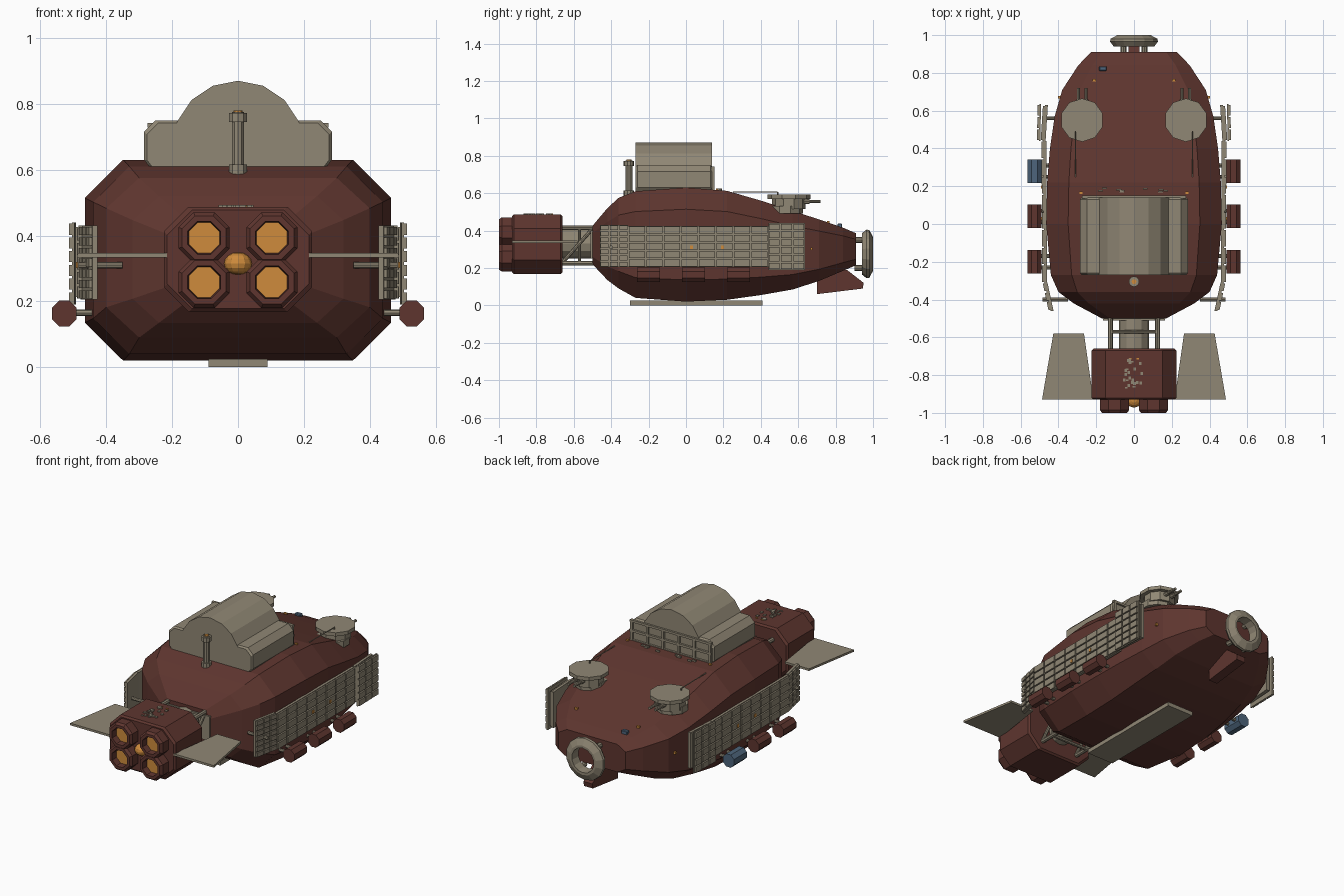
import bpy, bmesh, math, random
from mathutils import Vector, Matrix

if "Cube" in bpy.data.objects:
    bpy.data.objects.remove(bpy.data.objects["Cube"])

random.seed(4)


def material(name, rgb):
    m = bpy.data.materials.new(name)
    m.diffuse_color = (*rgb, 1)
    m.use_nodes = True
    m.node_tree.nodes["Principled BSDF"].inputs["Base Color"].default_value = m.diffuse_color
    return m


RED = material("rust red", (0.112, 0.036, 0.028))
GREY = material("warm grey", (0.28, 0.243, 0.176))
ORANGE = material("glow orange", (0.62, 0.26, 0.045))
BLUE = material("faded blue", (0.075, 0.13, 0.20))


def finish(name, bm, mat):
    bmesh.ops.recalc_face_normals(bm, faces=bm.faces)
    me = bpy.data.meshes.new(name)
    bm.to_mesh(me)
    bm.free()
    me.materials.append(mat)
    ob = bpy.data.objects.new(name, me)
    bpy.context.collection.objects.link(ob)
    return ob


def add_box(bm, lo, hi):
    c = [(a + b) / 2 for a, b in zip(lo, hi)]
    s = [abs(b - a) for a, b in zip(lo, hi)]
    bmesh.ops.create_cube(bm, size=1, matrix=Matrix.Translation(c) @ Matrix.Diagonal((*s, 1)))


def box(name, lo, hi, mat, bevel=0):
    bm = bmesh.new()
    add_box(bm, lo, hi)
    if bevel:
        bmesh.ops.bevel(bm, geom=bm.edges[:], offset=bevel, segments=1, affect='EDGES')
    return finish(name, bm, mat)


def loft(name, rings, mat, closed=False):
    """Skin matching rings of points; cap both ends unless closed into a loop."""
    bm = bmesh.new()
    vs = [[bm.verts.new(p) for p in r] for r in rings]
    n = len(rings[0])
    pairs = list(zip(vs, vs[1:])) + ([(vs[-1], vs[0])] if closed else [])
    for a, b in pairs:
        for i in range(n):
            j = (i + 1) % n
            bm.faces.new((a[i], a[j], b[j], b[i]))
    if not closed:
        bm.faces.new(vs[0])
        bm.faces.new(vs[-1])
    return finish(name, bm, mat)


def rod(name, a, b, r, mat, sides=8):
    a, b = Vector(a), Vector(b)
    bm = bmesh.new()
    rot = (b - a).to_track_quat('Z', 'Y').to_matrix().to_4x4()
    bmesh.ops.create_cone(bm, cap_ends=True, segments=sides, radius1=r, radius2=r,
                          depth=(b - a).length, matrix=Matrix.Translation((a + b) / 2) @ rot)
    return finish(name, bm, mat)


def revolve_y(name, cx, cz, profile, sides, mat, closed=False):
    """Spin (y, radius) points about an axis along y."""
    rings = [[(cx + r * math.cos((i + .5) * math.tau / sides), y,
               cz + r * math.sin((i + .5) * math.tau / sides)) for i in range(sides)]
             for y, r in profile]
    return loft(name, rings, mat, closed)


def octagon(y, w, zb, zt, cx, cz):
    return [(x, y, z) for x, z in
            [(w, zb + cz), (w, zt - cz), (w - cx, zt), (cx - w, zt),
             (-w, zt - cz), (-w, zb + cz), (cx - w, zb), (w - cx, zb)]]


# Hull: chamfered octagonal sections (y, half width, bottom, top)
sections = [(-.50, .17, .22, .425), (-.42, .32, .135, .52), (-.36, .40, .09, .575),
            (-.27, .44, .04, .61), (0, .465, .02, .63), (.22, .46, .03, .612),
            (.40, .445, .055, .56), (.57, .42, .085, .505), (.71, .38, .13, .46),
            (.84, .295, .185, .415), (.91, .228, .215, .385)]
loft("hull", [octagon(y, w, b, t, w * .25, (t - b) * .19) for y, w, b, t in sections], RED)
box("belly_plate", (-.09, -.30, 0), (.09, .41, .025), GREY)

# Chin fin
fin = [(.70, .06), (.70, .16), (.86, .19), (.95, .12), (.945, .09)]
loft("chin_fin", [[(x, y, z) for y, z in fin] for x in (-.03, .03)], RED)

# Nose docking ring and its brackets
revolve_y("docking_ring", 0, .275, [(.94, .072), (.94, .11), (.965, .13), (.98, .128),
                                    (1.0, .09), (1.0, .075)], 14, GREY, True)
for x in (-.055, .055):
    for z in (.20, .35):
        rod("ring_bracket", (x, .90, z), (x, .955, z), .016, GREY)

# Engine block with four nozzles and a central lamp
loft("engine_block", [octagon(y, .225 - d, .168 + d, .487 - d, .075, .075)
                      for y, d in ((-.93, .01), (-.92, 0), (-.67, 0), (-.66, .01))], RED)
for x in (-.103, .103):
    for z in (.258, .393):
        revolve_y("nozzle", x, z, [(-.92, .06), (-.92, .084), (-.985, .084), (-1.0, .072),
                                   (-1.0, .054), (-.96, .05)], 8, RED, True)
        revolve_y("nozzle_glow", x, z, [(-.955, .052), (-.962, .052)], 8, ORANGE)
bm = bmesh.new()
bmesh.ops.create_uvsphere(bm, u_segments=12, v_segments=8, radius=1, matrix=
                          Matrix.Translation((0, -.93, .315)) @ Matrix.Diagonal((.042, .042, .034, 1)))
finish("engine_lamp", bm, ORANGE)

# Small fittings on the engine roof
bm = bmesh.new()
for i in range(22):
    x, y = random.uniform(-.06, .05), random.uniform(-.88, -.72)
    add_box(bm, (x, y, .48), (x + .014, y + random.choice((.007, .016)), .492))
finish("engine_fittings", bm, GREY)
for x in (-.02, .02):
    box("engine_marker", (x - .007, -.718, .48), (x + .007, -.71, .491), ORANGE)

# Neck tube and truss between hull and engine
rod("neck_tube", (0, -.67, .33), (0, -.49, .33), .08, GREY, 12)
box("neck_plate", (-.165, -.51, .25), (.165, -.497, .40), GREY)
for s in (-1, 1):
    x = s * .125
    for z in (.225, .415):
        rod("truss_rail", (x, -.67, z), (x, -.48, z), .013, GREY)
    rod("truss_diagonal", (x, -.66, .23), (x, -.50, .41), .01, GREY)
    rod("truss_upright", (x, -.57, .225), (x, -.57, .415), .008, GREY)
for z in (.225, .415):
    rod("truss_crossbar", (-.125, -.57, z), (.125, -.57, z), .01, GREY)

# Roof hold: faceted barrel and two side tanks
R = .2
arch = [(.19, .60)] + [(R * math.cos(a), .67 + R * math.sin(a))
                       for a in (math.radians(90 / 4 * i) for i in range(9))] + [(-.19, .60)]
loft("roof_barrel", [[(x, y, z) for x, z in arch] for y in (-.27, .14)], GREY)
tank = [(.15, .59), (.255, .59), (.285, .63), (.285, .715), (.25, .75), (.15, .75)]
for s in (-1, 1):
    loft("roof_tank", [[(s * (x - d * (x > .2)), y, z - d * (z > .7)) for x, z in tank]
                       for y, d in ((-.27, .008), (-.26, 0), (.13, 0), (.14, .008))], GREY)
# Framed end wall of the hold
for z in (.615, .675, .735):
    box("hold_frame_rail", (-.275, .135, z - .007), (.275, .152, z + .007), GREY)
for i in range(6):
    x = -.265 + i * .106
    box("hold_frame_post", (x - .007, .135, .605), (x + .007, .152, .742), GREY)
bm = bmesh.new()
for i in range(10):
    x, y = random.uniform(-.2, .18), random.uniform(.165, .185)
    add_box(bm, (x, y, .60), (x + .025, y + .008, .624))
finish("deck_fittings", bm, GREY)

# Rear periscope post
rod("periscope", (0, -.305, .585), (0, -.305, .775), .019, GREY, 10)
for z0, z1 in ((.585, .615), (.745, .772)):
    rod("periscope_collar", (0, -.305, z0), (0, -.305, z1), .028, GREY, 10)
rod("periscope_lamp", (0, -.305, .774), (0, -.305, .779), .013, ORANGE)


def armour(name, s, lo, hi, x0, x1, cols, rows, thick=.014):
    """Tiled plate on side s; its outer face runs from x0 at the rear to x1 at the front."""
    bm = bmesh.new()
    (ya, za), (yb, zb) = lo, hi
    add_box(bm, (-thick - .012, ya, za), (-.01, yb, zb))
    dy, dz, g = (yb - ya) / cols, (zb - za) / rows, .004
    for i in range(cols):
        for j in range(rows):
            add_box(bm, (-.011, ya + i * dy + g, za + j * dz + g),
                    (0, ya + (i + 1) * dy - g, za + (j + 1) * dz - g))
    for v in bm.verts:
        v.co.x = s * (v.co.x + x0 + (x1 - x0) * (v.co.y - ya) / (yb - ya))
    finish(name, bm, GREY)


for s in (-1, 1):
    # Side armour
    armour("main_armour", s, (-.31, .205), (.44, .425), .487, .489, 8, 5)
    armour("rear_armour", s, (-.46, .205), (-.31, .43), .452, .484, 3, 7)
    armour("front_armour", s, (.44, .19), (.635, .44), .514, .510, 3, 6, .006)
    armour("front_armour_back", s, (.44, .21), (.63, .43), .494, .482, 1, 1)
    for y in (-.40, .56):
        rod("armour_strut", (s * .35, y, .31), (s * .485, y, .31), .01, GREY)
    for y in (.03, .195):
        box("armour_marker", (s * .48, y - .008, .302), (s * .492, y + .008, .32), ORANGE)

    # Side canisters on struts
    for y in (-.20, .04, .28):
        w = .036
        mat = BLUE if s < 0 and y > .2 else RED
        bm = bmesh.new()
        add_box(bm, (s * .49, y - .062, .124), (s * .565, y + .062, .202))
        bmesh.ops.bevel(bm, geom=[e for e in bm.edges
                                  if abs(e.verts[0].co.y - e.verts[1].co.y) > .1],
                        offset=.022, segments=1, affect='EDGES')
        finish("canister", bm, mat)
        for d in (-.03, .03):
            rod("canister_strut", (s * .42, y + d, .165), (s * .50, y + d, .165), .01, GREY)

    # Tail wing
    wing = [(.215, -.93), (.487, -.93), (.427, -.58), (.265, -.58)]
    loft("tail_wing", [[(s * x, y, z) for x, y in wing] for z in (.334, .347)], GREY)

    # Gun turret, twin barrels and whip aerial
    c = s * .275
    rod("turret_base", (c, .53, .49), (c, .53, .53), .095, GREY, 10)
    rod("turret_drum", (c, .55, .515), (c, .55, .572), .09, GREY, 10)
    rod("turret_cap", (c, .55, .57), (c, .55, .592), .115, GREY, 10)
    for d in (-.02, .02):
        rod("gun_barrel", (c + d, .60, .555), (c + d, .72, .555), .008, GREY)
        rod("gun_sleeve", (c + d, .60, .555), (c + d, .66, .555), .013, GREY)
    rod("aerial", (s * .31, .25, .607), (s * .31, .49, .605), .003, GREY, 5)
    rod("aerial_post", (s * .31, .49, .58), (s * .31, .49, .607), .004, GREY, 5)

    # Marker lamps
    box("nose_marker", (s * .21 - .01, .755, .43), (s * .21 + .01, .767, .452), ORANGE)
    box("deck_marker", (s * .28 - .008, .16, .60), (s * .28 + .008, .172, .624), ORANGE)
    box("side_marker", (s * .38, .665, .295), (s * .403, .677, .31), ORANGE)

# Blue sensor box on the nose
box("sensor_box", (-.185, .81, .405), (-.145, .835, .438), BLUE, .004)
